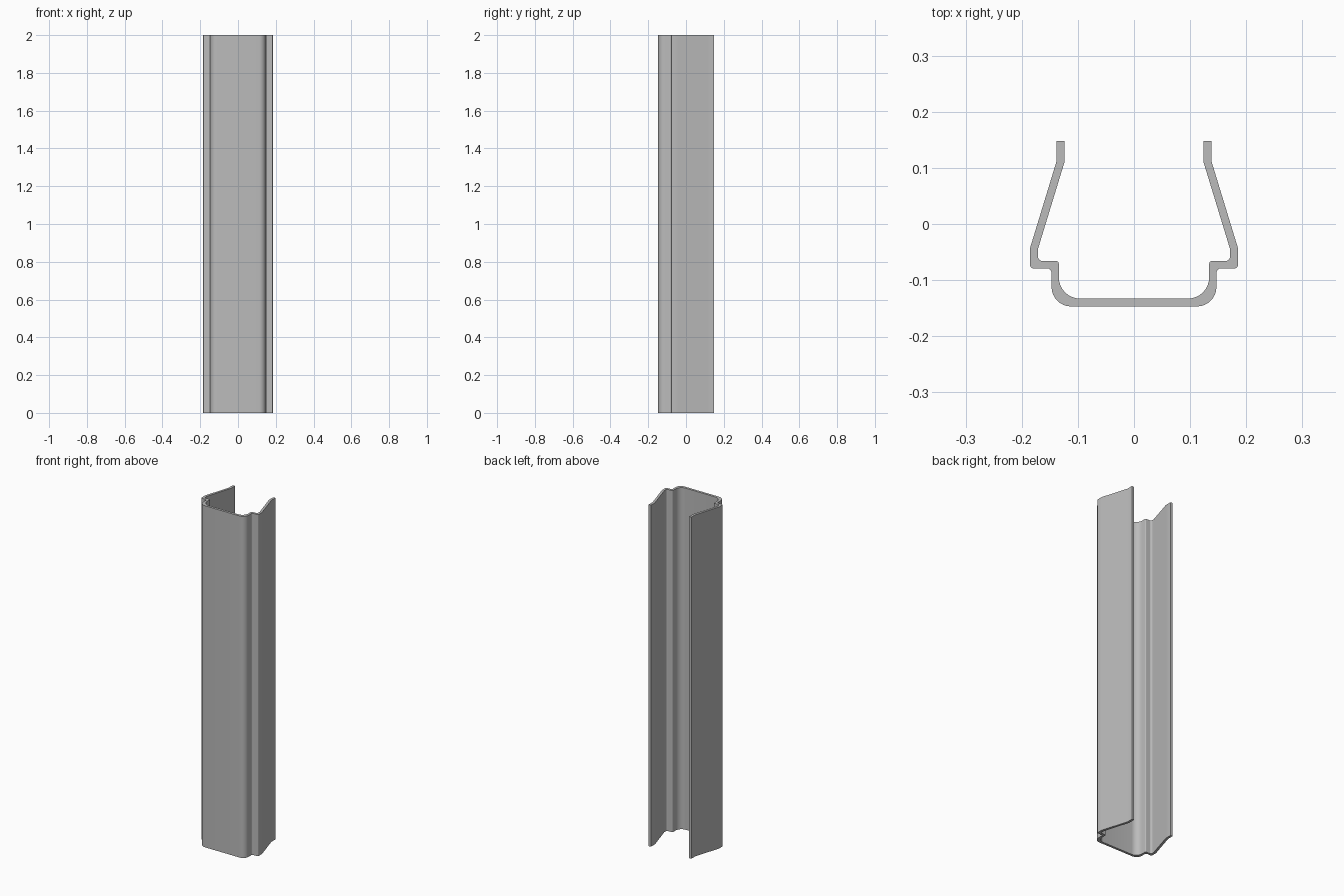
import bpy, bmesh, math
from mathutils import Vector

cube = bpy.data.objects.get("Cube")
if cube:
    bpy.data.objects.remove(cube, do_unlink=True)

HEIGHT = 2.0

# Right half of the wall section as (x, y, corner radius), outer face then inner face
OUTER = [(.147, -.147, .035), (.147, -.079, .008), (.185, -.079, .005),
         (.185, -.042, 0), (.138, .112, 0), (.138, .148, 0)]
INNER = [(.124, .148, 0), (.124, .110, 0), (.171, -.044, 0),
         (.171, -.066, .008), (.134, -.066, .005), (.134, -.133, .038)]


def rounded(corners, steps=8):
    """Round the corners of a closed outline."""
    points = []
    for i, (x, y, r) in enumerate(corners):
        p = Vector((x, y))
        if r == 0:
            points.append(p)
            continue
        a = (Vector(corners[i - 1][:2]) - p).normalized()
        b = (Vector(corners[(i + 1) % len(corners)][:2]) - p).normalized()
        centre = p + (a + b) * r
        for s in range(steps + 1):
            t = s / steps * math.pi / 2
            points.append(centre - b * r * math.cos(t) - a * r * math.sin(t))
    return points


def mirrored(half):
    return [(-x, y, r) for x, y, r in reversed(half)]


# Closed section: outer face left to right, inner face back again
section = rounded(mirrored(OUTER) + OUTER + INNER + mirrored(INNER))

# Extrude the section into the channel
bm = bmesh.new()
base = bm.faces.new([bm.verts.new((p.x, p.y, 0)) for p in section])
side = bmesh.ops.extrude_face_region(bm, geom=[base], use_keep_orig=True)
top = [v for v in side["geom"] if isinstance(v, bmesh.types.BMVert)]
bmesh.ops.translate(bm, verts=top, vec=(0, 0, HEIGHT))
bmesh.ops.recalc_face_normals(bm, faces=bm.faces)
mesh = bpy.data.meshes.new("channel_rail")
bm.to_mesh(mesh)
bm.free()
rail = bpy.data.objects.new("channel_rail", mesh)
bpy.context.collection.objects.link(rail)

# Plain grey metal
grey = bpy.data.materials.new("plain_grey")
grey.use_nodes = True
colour = (.5, .5, .5, 1)
grey.diffuse_color = colour
grey.node_tree.nodes["Principled BSDF"].inputs["Base Color"].default_value = colour
mesh.materials.append(grey)

# Smooth fillets, sharp folds
bpy.ops.object.select_all(action="DESELECT")
rail.select_set(True)
bpy.context.view_layer.objects.active = rail
bpy.ops.object.shade_smooth_by_angle(angle=math.radians(30))
